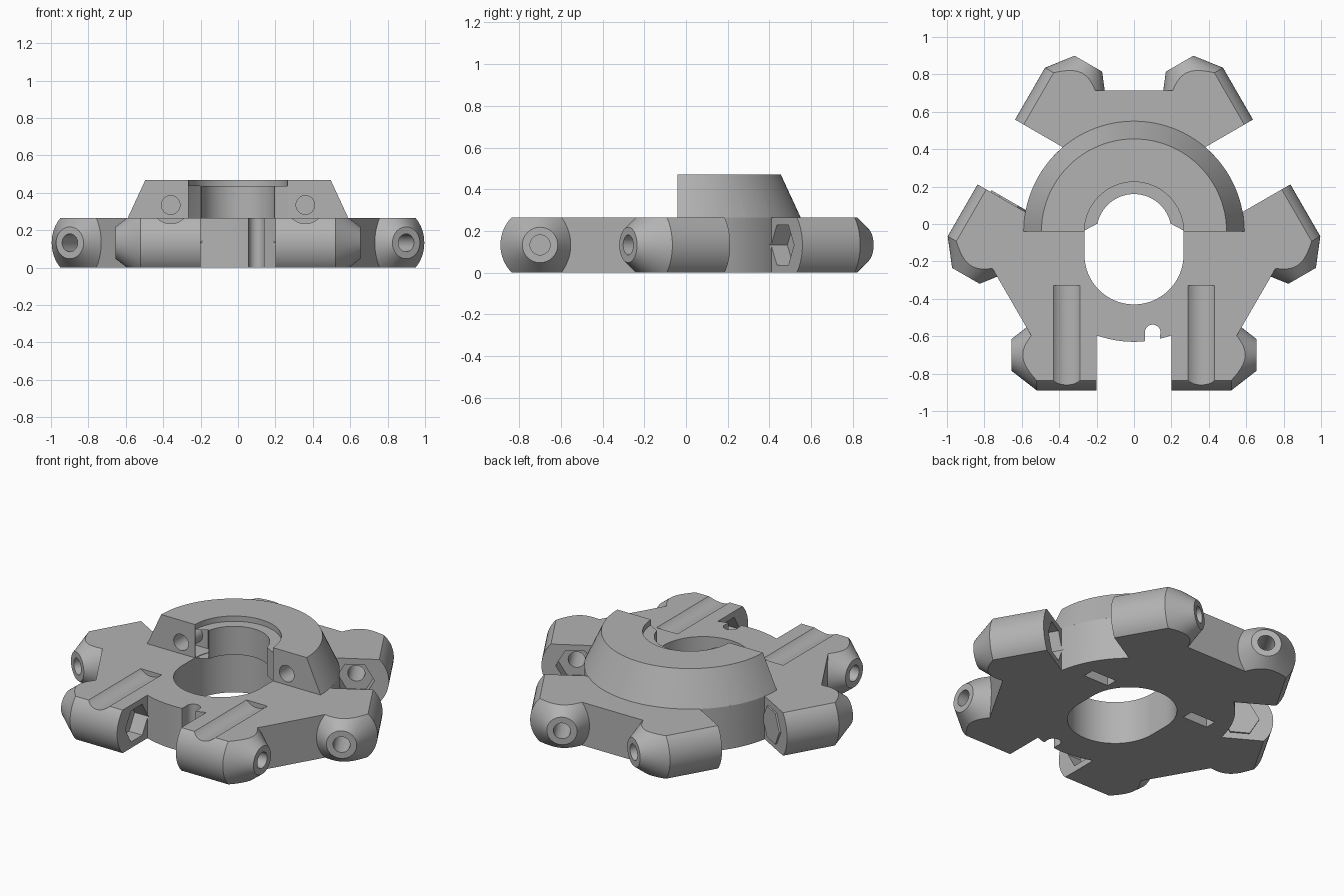
import bpy
import bmesh
from math import sin, cos, tau, radians, asin
from mathutils import Matrix

if "Cube" in bpy.data.objects:
    bpy.data.objects.remove(bpy.data.objects["Cube"], do_unlink=True)

GREY = (0.45, 0.45, 0.45, 1)
grey = bpy.data.materials.new("plain grey")
grey.use_nodes = True
grey.diffuse_color = GREY
grey.node_tree.nodes["Principled BSDF"].inputs["Base Color"].default_value = GREY

THICK = 0.265       # plate thickness
HUB_R = 0.59        # hub radius
AXIS_Y = -0.66      # lug bolt axis
AXIS_Z = 0.133
SCREW_X = 0.36      # clamp screw position
SCREW_Z = 0.335


def solid(name, rings, matrix=Matrix()):
    """Closed solid skinned through a list of equal rings of points."""
    bm = bmesh.new()
    loops = [[bm.verts.new(p) for p in ring] for ring in rings]
    n = len(loops[0])
    for a, b in zip(loops, loops[1:]):
        for i in range(n):
            j = (i + 1) % n
            bm.faces.new((a[i], a[j], b[j], b[i]))
    bm.faces.new(loops[0])
    bm.faces.new(loops[-1])
    bmesh.ops.recalc_face_normals(bm, faces=bm.faces)
    bm.transform(matrix)
    mesh = bpy.data.meshes.new(name)
    bm.to_mesh(mesh)
    bm.free()
    mesh.materials.append(grey)
    ob = bpy.data.objects.new(name, mesh)
    bpy.context.collection.objects.link(ob)
    return ob


def prism(name, outline, z0, z1, matrix=Matrix()):
    return solid(name, [[(x, y, z) for x, y in outline] for z in (z0, z1)], matrix)


def lathe(name, profile, matrix=Matrix(), sides=64):
    """Turned solid around z from (radius, height) points."""
    turns = [tau * i / sides for i in range(sides)]
    return solid(name, [[(-r * sin(t), r * cos(t), h) for t in turns]
                        for r, h in profile], matrix)


def box(name, x0, x1, y0, y1, z0, z1):
    return prism(name, [(x0, y0), (x1, y0), (x1, y1), (x0, y1)], z0, z1)


def arc(radius, a0, a1, steps, cy=0):
    angles = [a0 + (a1 - a0) * i / steps for i in range(steps + 1)]
    return [(radius * cos(a), cy + radius * sin(a)) for a in angles]


def combine(target, other, operation):
    mod = target.modifiers.new(operation, 'BOOLEAN')
    mod.operation = operation
    mod.solver = 'EXACT'
    mod.object = other
    bpy.context.view_layer.objects.active = target
    bpy.ops.object.modifier_apply(modifier=mod.name)
    bpy.data.objects.remove(other, do_unlink=True)


def cut(target, cutter):
    combine(target, cutter, 'DIFFERENCE')


# Plate outline: three arms, each a pair of stubs with a hub arc between
half = asin(0.2 / HUB_R)
arm = [(-0.49, AXIS_Y), (-0.2, AXIS_Y)]
arm += arc(HUB_R, -tau / 4 - half, -tau / 4 + half, 12)
arm += [(0.2, AXIS_Y), (0.49, AXIS_Y)]
outline = []
thirds = [Matrix.Rotation(tau * k / 3, 4, 'Z') for k in range(3)]
for turn in thirds:
    for x, y in arm:
        p = turn @ Matrix.Translation((x, y, 0))
        outline.append((p.translation.x, p.translation.y))
plate = prism("clamp_plate", outline, -0.1, 0.4)

# Rounded lugs with conical tips, trimmed to the plate thickness
lug_frames = [turn @ Matrix.Translation((0, AXIS_Y, AXIS_Z))
              @ Matrix.Rotation(side * tau / 4, 4, 'Y')
              for turn in thirds for side in (-1, 1)]
for frame in lug_frames:
    combine(plate, lathe("lug", [(0.19, 0.2), (0.19, 0.52), (0.085, 0.655)], frame), 'UNION')
combine(plate, box("slab", -2, 2, -2, 2, 0, THICK), 'INTERSECT')

# Bolt holes and hexagonal nut pockets in the lugs
for frame in lug_frames:
    cut(plate, lathe("bolt_hole", [(0.048, 0.15), (0.048, 0.75)], frame, 32))
    cut(plate, lathe("nut_pocket", [(0.11, 0.19), (0.11, 0.29)], frame, 6))

# Long round-ended centre opening
opening = arc(0.265, 0, tau / 2, 32) + arc(0.265, tau / 2, tau, 32, -0.125)
cut(plate, prism("opening", opening, -0.1, 0.5))

# Small cable notch in the front edge
cut(plate, prism("notch", arc(0.042, -0.3, tau / 2 + 0.3, 20, 0)
                 + [(-0.04, -0.04), (-0.055, -0.08), (0.055, -0.08), (0.04, -0.04)],
                 -0.1, 0.5, Matrix.Translation((0.1, -0.54, 0))))

# Half collar with a sloped outside
collar = lathe("collar", [(0.587, 0.262), (HUB_R, THICK), (0.495, 0.47)], sides=96)
cut(collar, box("front_half", -1, 1, -1, 0, 0, 1))
cut(collar, lathe("bore", [(0.2, 0), (0.2, 1)]))
cut(collar, lathe("counterbore", [(0.265, 0.437), (0.265, 1)]))
cut(collar, prism("bore_flare", [(-0.265, -0.01), (0.265, -0.01), (0.265, 0.005),
                                 (0.2, 0.04), (-0.2, 0.04), (-0.265, 0.005)], 0, 1))
combine(plate, collar, 'UNION')

# Clamp screws: front grooves, screw holes and nut slots from below
for side in (-1, 1):
    frame = (Matrix.Translation((side * SCREW_X, 0, SCREW_Z))
             @ Matrix.Rotation(tau / 4, 4, 'X'))
    cut(plate, lathe("groove", [(0.1, 0.29), (0.1, 1.2)], frame, 48))
    cut(plate, lathe("screw_hole", [(0.05, -0.28), (0.05, 0.1)], frame, 32))
    x = side * SCREW_X
    cut(plate, box("nut_slot", x - 0.085, x + 0.085, 0.14, 0.21, -0.1, 0.41))

# Centre the part and smooth the round faces
plate.data.transform(Matrix.Translation((0, -0.04, 0)))
bpy.ops.object.select_all(action='DESELECT')
plate.select_set(True)
bpy.context.view_layer.objects.active = plate
bpy.ops.object.shade_smooth_by_angle(angle=radians(25))
